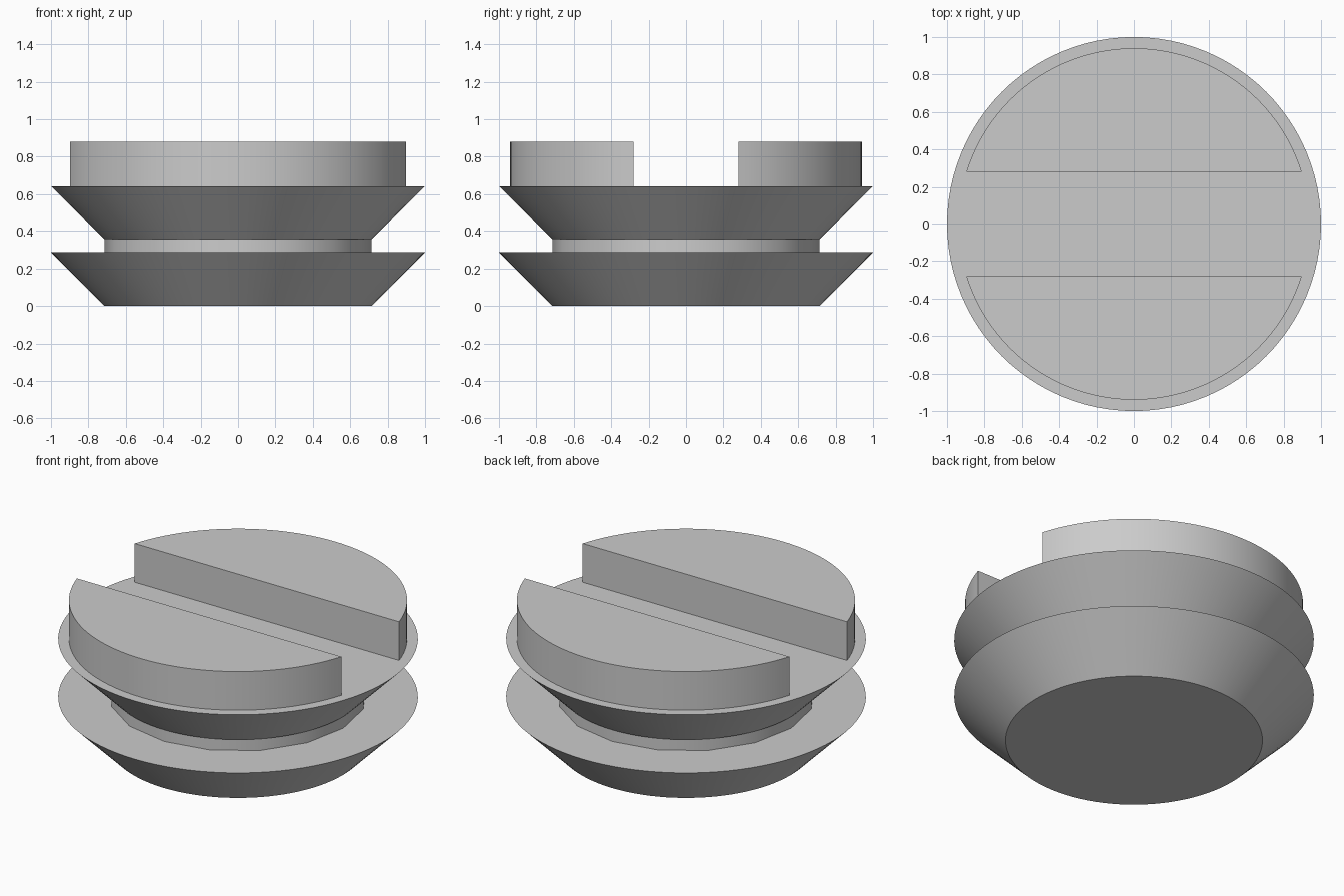
import bpy
import bmesh
import math

cube = bpy.data.objects.get("Cube")
if cube:
    bpy.data.objects.remove(cube, do_unlink=True)

grey = bpy.data.materials.new("plain_grey")
grey.use_nodes = True
colour = (0.6, 0.6, 0.6, 1)
grey.diffuse_color = colour
grey.node_tree.nodes["Principled BSDF"].inputs["Base Color"].default_value = colour

RIM, WAIST = 1.0, 0.715
FLANGE_H, NECK_H = 0.286, 0.071
PAD_R, SLOT_HALF = 0.94, 0.28
TOP = 0.88
DECK = 2 * FLANGE_H + NECK_H


def finish(obj):
    """Apply the colour and smooth the round sides, keeping rims sharp."""
    obj.data.materials.append(grey)
    bpy.ops.object.select_all(action='DESELECT')
    obj.select_set(True)
    bpy.context.view_layer.objects.active = obj
    bpy.ops.object.shade_smooth_by_angle(angle=math.radians(30))


def disc(name, r_low, r_high, z_low, height, sides):
    bpy.ops.mesh.primitive_cone_add(vertices=sides, radius1=r_low, radius2=r_high,
                                    depth=height, location=(0, 0, z_low + height / 2))
    obj = bpy.context.object
    obj.name = name
    finish(obj)


def half_pad(name, side, segments=48):
    """Circular segment on one side of the slot, extruded upward."""
    start = math.asin(SLOT_HALF / PAD_R)
    sweep = math.pi - 2 * start
    bm = bmesh.new()
    ring = []
    for i in range(segments + 1):
        a = start + sweep * i / segments
        ring.append(bm.verts.new((PAD_R * math.cos(a), side * PAD_R * math.sin(a), DECK)))
    base = bm.faces.new(ring)
    raised = bmesh.ops.extrude_face_region(bm, geom=[base], use_keep_orig=True)
    verts = [g for g in raised["geom"] if isinstance(g, bmesh.types.BMVert)]
    bmesh.ops.translate(bm, verts=verts, vec=(0, 0, TOP - DECK))
    bmesh.ops.recalc_face_normals(bm, faces=bm.faces)
    mesh = bpy.data.meshes.new(name)
    bm.to_mesh(mesh)
    bm.free()
    obj = bpy.data.objects.new(name, mesh)
    bpy.context.collection.objects.link(obj)
    finish(obj)


# Two flared flanges joined by a coarser neck
disc("lower_flange", WAIST, RIM, 0, FLANGE_H, 96)
disc("neck", WAIST, WAIST, FLANGE_H, NECK_H, 16)
disc("upper_flange", WAIST, RIM, FLANGE_H + NECK_H, FLANGE_H, 96)

# Raised pads on each side of the slot
half_pad("front_pad", -1)
half_pad("back_pad", 1)
